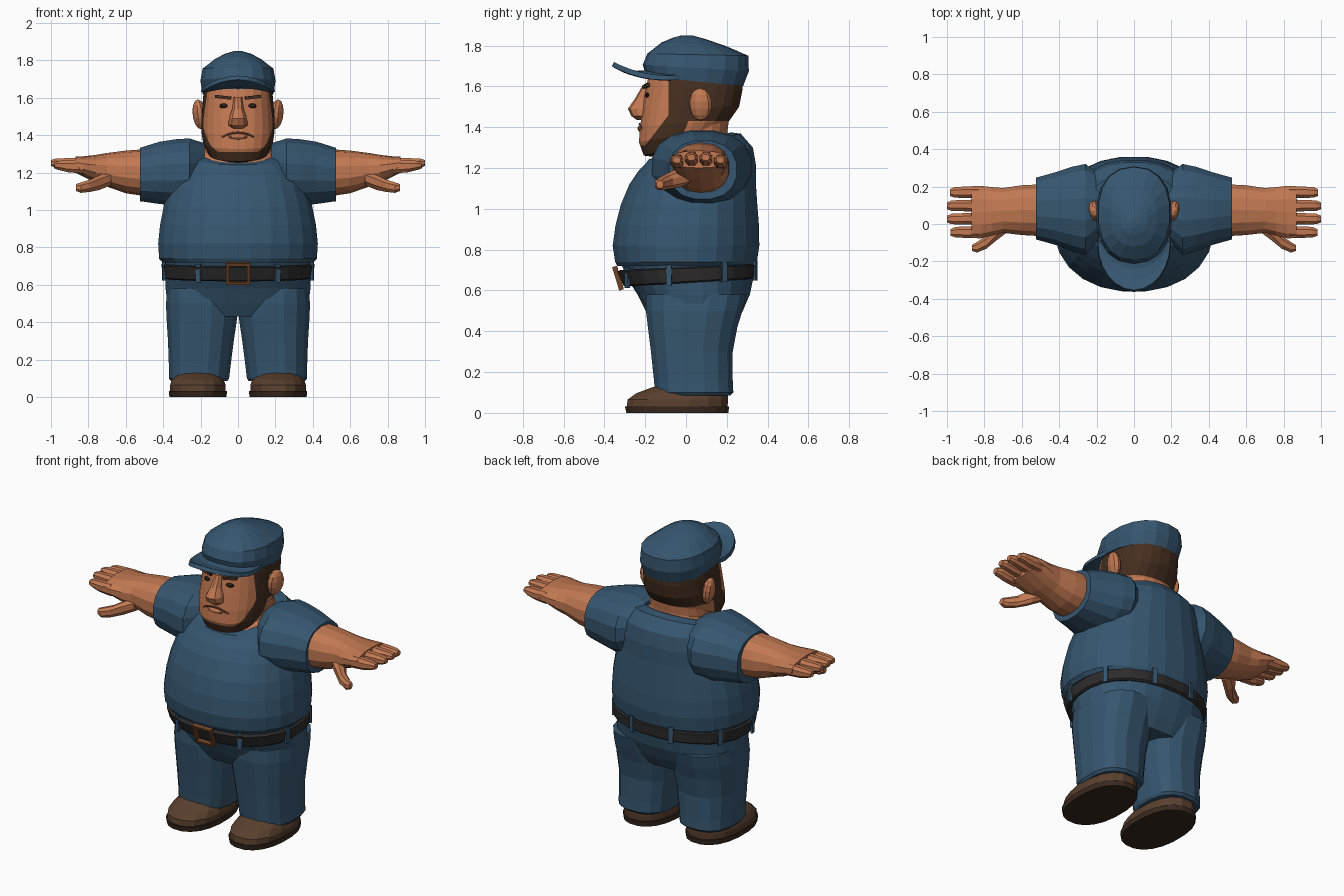
import bpy, bmesh, math
from mathutils import Vector, Matrix

cube = bpy.data.objects.get("Cube")
if cube:
    bpy.data.objects.remove(cube)


def material(name, r, g, b):
    m = bpy.data.materials.new(name)
    m.use_nodes = True
    m.diffuse_color = (r, g, b, 1)
    m.node_tree.nodes["Principled BSDF"].inputs["Base Color"].default_value = (r, g, b, 1)
    return m


BLUE = material("work blue", .037, .093, .16)
SKIN = material("skin", .54, .19, .085)
HAIR = material("dark brown hair", .06, .028, .014)
SHOE = material("shoe brown", .1, .05, .027)
SOLE = material("sole brown", .04, .022, .014)
BELT = material("belt black", .026, .024, .024)
BRASS = material("buckle brown", .16, .055, .02)
LINE = material("mouth line", .15, .045, .022)
EYE = material("eye dark", .02, .013, .01)


def finish(name, bm, *mats):
    bmesh.ops.recalc_face_normals(bm, faces=bm.faces)
    mesh = bpy.data.meshes.new(name)
    bm.to_mesh(mesh)
    bm.free()
    for m in mats:
        mesh.materials.append(m)
    ob = bpy.data.objects.new(name, mesh)
    bpy.context.collection.objects.link(ob)
    return ob


def oval(a, power):
    c, s = math.cos(a), math.sin(a)
    return (math.copysign(abs(c) ** (2 / power), c), math.copysign(abs(s) ** (2 / power), s))


def loft_mesh(rings, axis="z", n=20, power=2.3, side=1):
    """Rings are (t, u0, u1, v0, v1, tilt); axis z: u=x v=y, axis x: u=y v=z."""
    bm = bmesh.new()
    loops = []
    for t, u0, u1, v0, v1, *tilt in rings:
        loop = []
        for i in range(n):
            c, s = oval(math.tau * (i + .5) / n, power)
            u, v = (u0 + u1) / 2 + c * (u1 - u0) / 2, (v0 + v1) / 2 + s * (v1 - v0) / 2
            w = t + (tilt[0] * s * (v1 - v0) / 2 if tilt else 0)
            loop.append(bm.verts.new((u * side, v, w) if axis == "z" else (w * side, u, v)))
        loops.append(loop)
    for a, b in zip(loops, loops[1:]):
        for i in range(n):
            j = (i + 1) % n
            bm.faces.new((a[i], a[j], b[j], b[i]))
    bm.faces.new(loops[0])
    bm.faces.new(loops[-1])
    return bm


def loft(name, rings, mat, **kw):
    return finish(name, loft_mesh(rings, **kw), mat)


def box(name, loc, size, mat, rx=0, ry=0, rz=0):
    bm = bmesh.new()
    turn = Matrix.Rotation(rz, 4, "Z") @ Matrix.Rotation(ry, 4, "Y") @ Matrix.Rotation(rx, 4, "X")
    bmesh.ops.create_cube(bm, size=1, matrix=Matrix.Translation(loc) @ turn @ Matrix.Diagonal((*size, 1)))
    return finish(name, bm, mat)


def blob(name, loc, size, mat, rz=0, ry=0):
    bm = bmesh.new()
    m = Matrix.Translation(loc) @ Matrix.Rotation(rz, 4, "Z") @ Matrix.Rotation(ry, 4, "Y")
    bmesh.ops.create_uvsphere(bm, u_segments=10, v_segments=7, radius=1, matrix=m @ Matrix.Diagonal((*size, 1)))
    return finish(name, bm, mat)


# Shirt body, with a neckline that dips at the front
loft("shirt_body", [
    (.72, -.405, .405, -.34, .34), (.74, -.425, .425, -.35, .35), (.82, -.43, .43, -.362, .362),
    (.92, -.42, .42, -.348, .36), (1.02, -.4, .4, -.322, .352), (1.12, -.37, .37, -.28, .345),
    (1.2, -.345, .345, -.235, .345, .05), (1.26, -.32, .32, -.2, .33, .15),
    (1.305, -.27, .27, -.185, .27, .28), (1.312, -.22, .22, -.16, .22, .33)], BLUE, n=24, power=2.2)
loft("neck", [(1.2, -.2, .2, -.15, .2, .3), (1.3, -.205, .205, -.16, .205, .33),
              (1.33, -.18, .18, -.13, .205, .3), (1.46, -.17, .17, -.1, .215)], SKIN)

# Hips and trousers
loft("trouser_hips", [(.43, -.35, .35, -.16, .24), (.5, -.38, .38, -.2, .28), (.58, -.39, .39, -.24, .315),
                      (.65, -.392, .392, -.285, .33), (.73, -.4, .4, -.32, .335)], BLUE, n=24)

# Belt, loops and buckle
loft("belt", [(.638, -.398, .398, -.3, .338, .06), (.645, -.406, .406, -.31, .348, .06),
              (.708, -.412, .412, -.338, .352, .045), (.714, -.4, .4, -.325, .34, .045)], BELT, n=24)
for s in (1, -1):
    for deg in (-62, -14, 28, 74):
        a = math.radians(deg)
        c, d = oval(a, 2.3)
        box("belt_loop", (s * .408 * c, .014 + .336 * d, .68 + .02 * d), (.014, .028, .1), BLUE, rz=s * a)
for s in (1, -1):
    box("buckle_side", (s * .056, -.333, .66), (.016, .024, .115), BRASS, rx=.3)
    box("buckle_bar", (0, -.333 - s * .014, .66 + s * .05), (.126, .024, .016), BRASS, rx=.3)

for s, tag in ((1, "left"), (-1, "right")):
    # Sleeve and arm
    loft(tag + "_sleeve", [
        (.18, -.08, .27, 1.08, 1.36), (.26, -.17, .325, 1.03, 1.386), (.33, -.15, .31, 1.02, 1.382),
        (.42, -.115, .28, 1.03, 1.368), (.525, -.085, .25, 1.045, 1.335), (.525, -.07, .235, 1.06, 1.32)],
        BLUE, axis="x", n=16, side=s)
    loft(tag + "_arm", [
        (.5, -.068, .215, 1.075, 1.325), (.6, -.062, .21, 1.09, 1.318), (.7, -.05, .195, 1.125, 1.305),
        (.76, -.065, .2, 1.145, 1.295), (.82, -.08, .207, 1.175, 1.288), (.87, -.078, .205, 1.2, 1.285)],
        SKIN, axis="x", n=14, side=s)
    # Four fingers and a thumb
    for k in range(4):
        y = -.078 + k * .071
        tip = (.98, 1, 1, .985)[k]
        lift = (-.012, 0, 0, -.012)[k]
        loft(tag + "_finger", [
            (.83, y, y + .069, 1.205 + lift, 1.282 + lift), (.91, y + .002, y + .067, 1.212 + lift, 1.28 + lift),
            (tip - .025, y + .004, y + .064, 1.225 + lift, 1.277 + lift),
            (tip, y + .014, y + .052, 1.235 + lift, 1.268 + lift)], SKIN, axis="x", n=8, side=s)
    loft(tag + "_thumb", [
        (.68, -.05, .06, 1.13, 1.21), (.74, -.095, .01, 1.105, 1.19), (.79, -.135, -.06, 1.095, 1.165),
        (.84, -.155, -.095, 1.09, 1.15), (.865, -.145, -.11, 1.1, 1.14)], SKIN, axis="x", n=8, side=s)
    # Leg and shoe
    loft(tag + "_trouser_leg", [
        (.085, .055, .36, -.14, .22), (.1, .045, .372, -.155, .235), (.16, .038, .372, -.16, .232),
        (.3, .02, .377, -.175, .232), (.42, .002, .385, -.19, .255), (.5, 0, .388, -.2, .28),
        (.58, .02, .38, -.2, .3)], BLUE, n=16, side=s, power=2.5)
    loft(tag + "_sole", [(0, .06, .368, -.295, .21), (.032, .057, .372, -.302, .214)], SOLE, n=20, side=s)
    loft(tag + "_shoe", [
        (.03, .065, .366, -.295, .208), (.065, .064, .366, -.29, .21), (.095, .075, .355, -.25, .208),
        (.125, .095, .335, -.17, .2), (.14, .12, .31, -.1, .18)], SHOE, n=16, side=s)
    # Ear, eye and brow
    blob(tag + "_ear", (s * .207, .07, 1.512), (.034, .058, .08), SKIN, rz=-s * .25, ry=s * .12)
    blob(tag + "_eye", (s * .075, -.187, 1.557), (.026, .016, .013), EYE)
    box(tag + "_brow", (s * .08, -.194, 1.603), (.085, .02, .016), HAIR, ry=-s * .12, rz=s * .2)

# Head, cut along the hairline so that beard and hair are clean patches
head = loft_mesh([
    (1.275, -.09, .09, -.165, .03, .2), (1.3, -.155, .155, -.208, .11, .25), (1.36, -.187, .187, -.232, .18, .16),
    (1.42, -.197, .197, -.226, .215, .06), (1.5, -.196, .196, -.213, .262), (1.58, -.19, .19, -.2, .278),
    (1.68, -.18, .18, -.18, .28)], n=24, power=2.4)
FRONT, JAW, CHIN, NAPE, REAR = [
    (Vector((0, y, z)), Vector((0, ny, nz)).normalized()) for y, z, ny, nz in
    ((-.085, 1.5, 1, 0), (-.2, 1.31, 1.3, -1), (0, 1.31, 0, -1), (0, 1.43, 0, -1), (.04, 1.5, 1, -.4))]
for co, no in (FRONT, JAW, CHIN, NAPE, REAR):
    bmesh.ops.bisect_plane(head, geom=head.verts[:] + head.edges[:] + head.faces[:], plane_co=co, plane_no=no)
for f in head.faces:
    p = f.calc_center_median()
    front, jaw, chin, nape, rear = [(p - co).dot(no) > 0 for co, no in (FRONT, JAW, CHIN, NAPE, REAR)]
    face = not (front or jaw or chin)
    f.material_index = 0 if face or (nape and rear) else 1
finish("head", head, SKIN, HAIR)

# Nose, lip and frown
loft("nose", [(1.435, -.03, .03, -.24, -.15), (1.455, -.054, .054, -.268, -.15), (1.49, -.05, .05, -.285, -.15),
              (1.54, -.032, .032, -.25, -.15), (1.605, -.024, .024, -.212, -.15)], SKIN, n=10)
blob("lower_lip", (0, -.22, 1.393), (.055, .018, .016), SKIN)
curve = bpy.data.curves.new("mouth", "CURVE")
curve.dimensions = "3D"
curve.bevel_depth = .005
curve.bevel_resolution = 1
spline = curve.splines.new("POLY")
spline.points.add(6)
for i, pt in enumerate(spline.points):
    x = (i - 3) / 3
    pt.co = (x * .085, -.228 + .016 * x * x, 1.415 - .025 * x * x, 1)
curve.materials.append(LINE)
bpy.context.collection.objects.link(bpy.data.objects.new("mouth", curve))

# Cap crown
loft("cap_crown", [
    (1.625, -.192, .192, -.195, .28, -.1), (1.69, -.203, .203, -.212, .308, -.06),
    (1.755, -.192, .192, -.19, .305, -.02), (1.805, -.125, .125, -.12, .2, -.06),
    (1.835, -.07, .07, -.06, .1, -.06), (1.85, -.02, .02, -.02, .03)], BLUE, n=18)

# Cap brim, drooping at the sides
bm = bmesh.new()
rows = []
for v in (0, .35, .7, 1):
    row = []
    for i in range(13):
        a = math.radians(-90 + 15 * i)
        s, c = math.sin(a), math.cos(a)
        inner = Vector((.185 * s, -.02 - .16 * c, 1.668 - .025 * s * s))
        outer = Vector((.196 * s, -.1 - .258 * c, 1.708 - .066 * s * s))
        p = inner.lerp(outer, v)
        p.z -= .02 * math.sin(v * math.pi) * c
        row.append(bm.verts.new(p))
    rows.append(row)
for a, b in zip(rows, rows[1:]):
    for i in range(12):
        bm.faces.new((a[i], a[i + 1], b[i + 1], b[i]))
brim = finish("cap_brim", bm, BLUE)
solid = brim.modifiers.new("thickness", "SOLIDIFY")
solid.thickness = .024
solid.offset = 0
